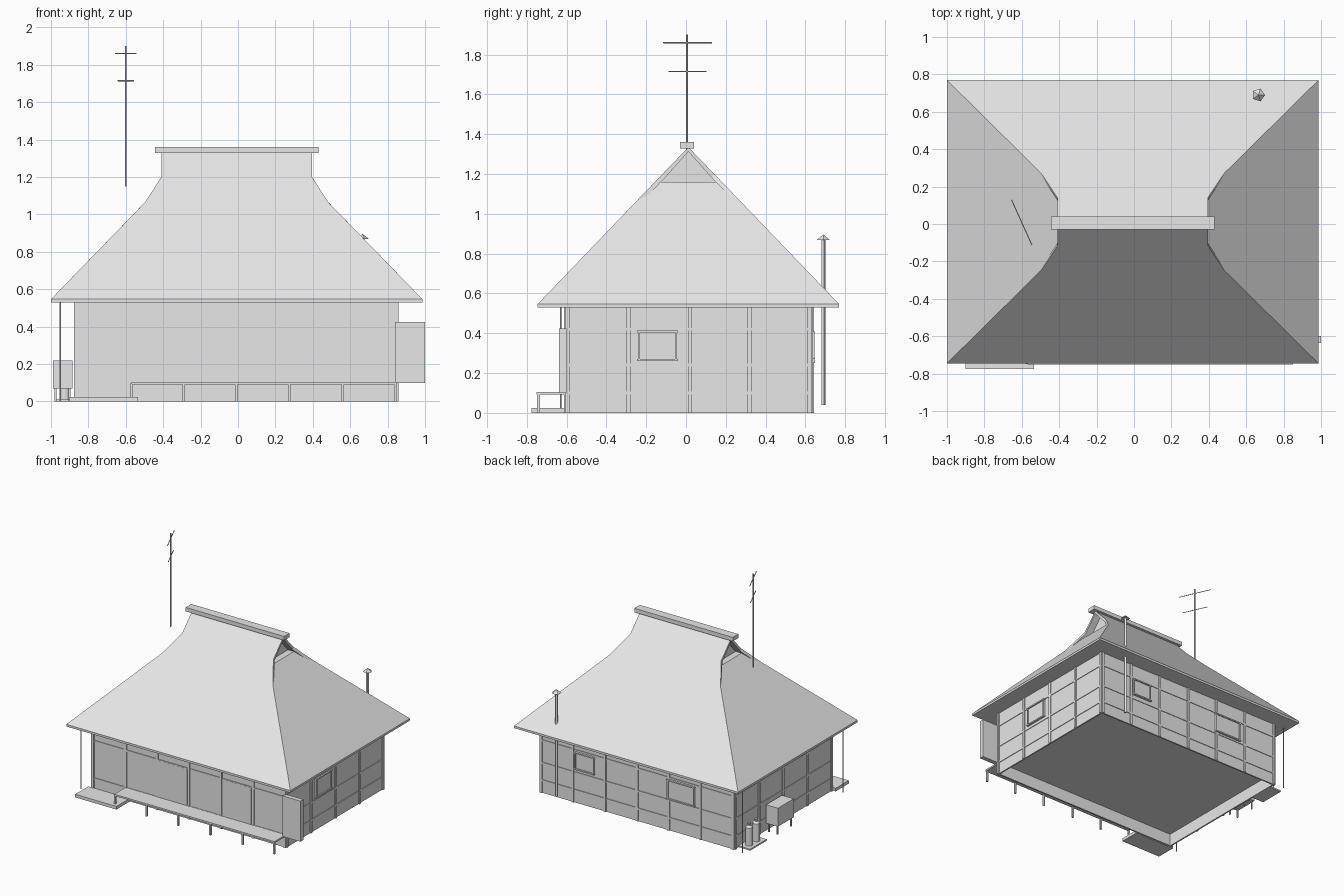
import bpy
import bmesh
import math
from mathutils import Vector

cube = bpy.data.objects.get("Cube")
if cube:
    bpy.data.objects.remove(cube, do_unlink=True)

grey = bpy.data.materials.new("plain_grey")
grey.use_nodes = True
COLOUR = (0.8, 0.8, 0.8, 1)
grey.diffuse_color = COLOUR
grey.node_tree.nodes["Principled BSDF"].inputs["Base Color"].default_value = COLOUR


def add_object(name, bm):
    bmesh.ops.recalc_face_normals(bm, faces=bm.faces)
    mesh = bpy.data.meshes.new(name)
    bm.to_mesh(mesh)
    bm.free()
    mesh.materials.append(grey)
    obj = bpy.data.objects.new(name, mesh)
    bpy.context.scene.collection.objects.link(obj)
    return obj


def box(name, x, y, z):
    """Box from (low, high) pairs."""
    bm = bmesh.new()
    bmesh.ops.create_cube(bm, size=1)
    for v in bm.verts:
        v.co = [r[0] if c < 0 else r[1] for c, r in zip(v.co, (x, y, z))]
    return add_object(name, bm)


def rod(name, a, b, r, r2=None, sides=6, spin=0):
    """Cylinder or cone between two points."""
    a, b = Vector(a), Vector(b)
    bm = bmesh.new()
    bmesh.ops.create_cone(bm, cap_ends=True, segments=sides, radius1=r,
                          radius2=r if r2 is None else r2, depth=(b - a).length)
    turn = (b - a).to_track_quat('Z', 'Y').to_matrix() if abs((b - a).z) < 0.001 else None
    for v in bm.verts:
        if turn:
            v.co = turn @ v.co
        elif spin:
            c, s = math.cos(spin), math.sin(spin)
            v.co = (v.co.x * c - v.co.y * s, v.co.x * s + v.co.y * c, v.co.z)
        v.co += (a + b) / 2
    return add_object(name, bm)


def polygons(name, faces):
    bm = bmesh.new()
    for face in faces:
        bm.faces.new([bm.verts.new(p) for p in face])
    bmesh.ops.remove_doubles(bm, verts=bm.verts, dist=0.0005)
    return add_object(name, bm)


# House body, with an open skirt below the floor
X0, X1, Y0, Y1, FLOOR, TOP = -0.87, 0.85, -0.605, 0.63, 0.1, 0.535
box("house_walls", (X0, X1), (Y0, Y1), (FLOOR, TOP))
T = 0.012
box("skirt_front", (X0, X1), (Y0, Y0 + T), (0, FLOOR))
box("skirt_back", (X0, X1), (Y1 - T, Y1), (0, FLOOR))
box("skirt_right", (X0, X0 + T), (Y0, Y1), (0, FLOOR))
box("skirt_left", (X1 - T, X1), (Y0, Y1), (0, FLOOR))

# Timber framing: posts and rails standing a little off each wall
SIDES = {"front": (0, Y0, -1), "back": (0, Y1, 1), "right": (1, X0, -1), "left": (1, X1, 1)}


def on_wall(name, side, along, z, depth):
    axis, at, sign = SIDES[side]
    out = sorted((at - 0.004 * sign, at + depth * sign))
    return box(name, along, out, z) if axis == 0 else box(name, out, along, z)


POSTS_X = [X0 + 0.01, -0.57, -0.29, -0.01, 0.275, 0.56, X1 - 0.01]
POSTS_Y = [Y0 + 0.01, -0.29, 0.02, 0.32, Y1 - 0.01]
RAILS = {"front": (0.1, 0.4, 0.525), "back": (0.1, 0.24, 0.42),
         "right": (0.1, 0.24, 0.42), "left": (0.1, 0.24, 0.42)}
for side, (axis, at, sign) in SIDES.items():
    posts = POSTS_Y if axis else POSTS_X
    for p in posts:
        on_wall(side + "_post", side, (p - 0.01, p + 0.01), (0, TOP), 0.008)
    for z in RAILS[side]:
        on_wall(side + "_rail", side, (posts[0], posts[-1]), (z - 0.007, z + 0.007), 0.005)

# Sliding door panels along the front
for i, (a, b) in enumerate(zip(POSTS_X[1:-1], POSTS_X[2:])):
    on_wall("sliding_door", "front", (a, b - 0.015), (FLOOR, 0.4), 0.002 + 0.004 * (i % 2))


# Framed windows
def window(side, a, b, low, high):
    on_wall("window_pane", side, (a, b), (low, high), 0.007)
    t = 0.01
    for edge in ((a, a + t), (b - t, b)):
        on_wall("window_jamb", side, edge, (low, high), 0.015)
    for edge in ((low, low + t), (high - t, high)):
        on_wall("window_sill", side, (a - 0.005, b + 0.005), edge, 0.017)


window("back", 0.37, 0.54, 0.27, 0.41)
window("back", -0.52, -0.28, 0.25, 0.41)
window("left", -0.24, -0.045, 0.26, 0.415)

# Shutter box at the front corner
box("shutter_box", (0.84, 1.0), (-0.637, -0.6), (0.1, 0.425))

# Veranda on short legs, and stone step
box("veranda", (-0.57, 0.85), (-0.752, Y0), (0.092, 0.105))
for x in POSTS_X[1:-1] + [0.84]:
    box("veranda_leg", (x - 0.007, x + 0.007), (-0.748, -0.734), (0, 0.095))
box("entrance_step", (-0.9, -0.535), (-0.775, -0.61), (0, 0.025))

# Hipped thatch roof with small gables at the ridge ends
CX, CY = -0.007, 0.012
EAVE, KINK = (0.993, 0.757, 0.547), (0.49, 0.26, 1.065)
VERGE, RIDGE = (0.403, 0.13, 1.2), (0.403, 0, 1.335)
HIP_TOP = (0.398, 0.165, 1.16)


def at(p, sx, sy):
    return (CX + p[0] * sx, CY + p[1] * sy, p[2])


edge = (EAVE, KINK, VERGE, RIDGE)
slopes = polygons("roof_slopes", [[at(p, -1, s) for p in edge] + [at(p, 1, s) for p in reversed(edge)]
                                  for s in (-1, 1)])
for poly in slopes.data.polygons:
    if poly.normal.z < 0:
        poly.flip()
thick = slopes.modifiers.new("thickness", 'SOLIDIFY')
thick.thickness = 0.022
thick.offset = -1
for s in (-1, 1):
    hip = (EAVE, KINK, HIP_TOP)
    polygons("roof_hip", [[at(p, s, -1) for p in hip] + [at(p, s, 1) for p in reversed(hip)]])
    inner = (0.345, 0.165, 1.16)
    ledge = [at(HIP_TOP, s, -1), at(HIP_TOP, s, 1), at(inner, s, 1), at(inner, s, -1)]
    gable = [at(inner, s, -1), at(inner, s, 1), at((0.345, 0, 1.325), s, 1)]
    polygons("gable_end", [ledge, gable])
box("eave_slab", (CX - 0.993, CX + 0.993), (CY - 0.757, CY + 0.757), (0.53, 0.547))
box("ridge_cap", (-0.443, 0.43), (-0.03, 0.04), (1.328, 1.36))

# Stove pipe with a pointed hood
rod("stove_pipe", (0.665, 0.69, 0.04), (0.665, 0.69, 0.88), 0.011, sides=5)
rod("stove_pipe_hood", (0.665, 0.69, 0.868), (0.665, 0.69, 0.895), 0.036, 0.002, sides=5, spin=-math.pi / 2)

# Aerial
rod("aerial_mast", (-0.6, 0.005, 1.15), (-0.6, 0.005, 1.9), 0.005)
for z, k in ((1.86, 1.0), (1.715, 0.77)):
    rod("aerial_bar", (-0.6 - 0.055 * k, 0.008 + 0.122 * k, z), (-0.6 + 0.055 * k, 0.008 - 0.122 * k, z), 0.003)

# Downpipes at the right-hand corners
for y in (-0.63, 0.64):
    rod("downpipe", (-0.95, y, 0), (-0.95, y, 0.535), 0.004)

# Outdoor unit on legs
box("outdoor_unit", (-0.99, -0.885), (0.05, 0.25), (0.07, 0.218))
for x in (-0.975, -0.9):
    for y in (0.065, 0.235):
        box("unit_leg", (x - 0.005, x + 0.005), (y - 0.005, y + 0.005), (0, 0.07))

# Gas bottles on a slab
box("bottle_slab", (-0.975, -0.87), (0.37, 0.58), (0, 0.012))
for y in (0.43, 0.52):
    rod("gas_bottle", (-0.925, y, 0.012), (-0.925, y, 0.155), 0.027, sides=12)
    rod("bottle_shoulder", (-0.925, y, 0.155), (-0.925, y, 0.17), 0.027, 0.014, sides=12)
    rod("bottle_valve", (-0.925, y, 0.17), (-0.925, y, 0.19), 0.013, sides=8)
